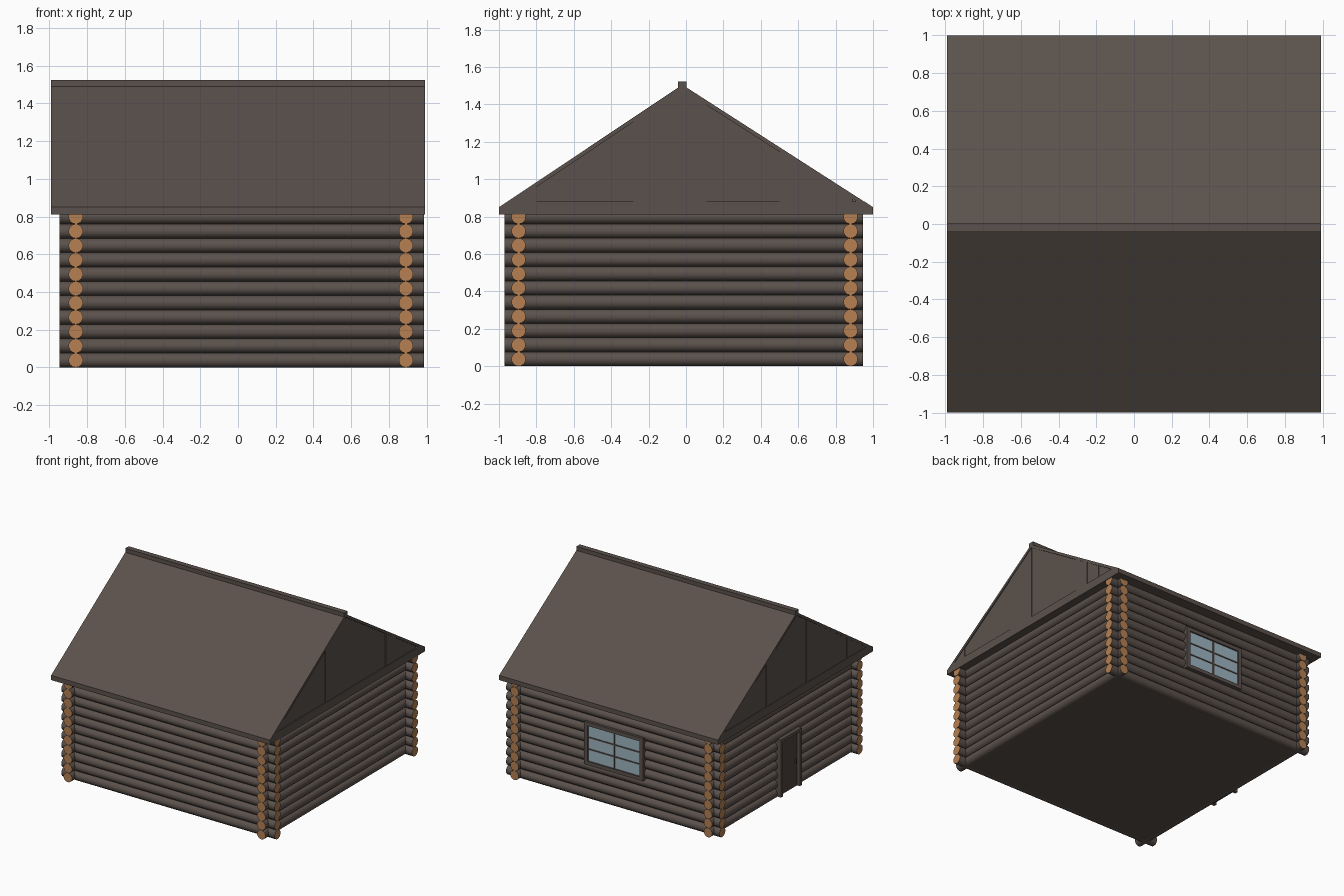
import bpy, bmesh, math, random
from mathutils import Matrix, Vector

random.seed(4)
if "Cube" in bpy.data.objects:
    bpy.data.objects.remove(bpy.data.objects["Cube"], do_unlink=True)


def material(name, rgb):
    m = bpy.data.materials.new(name)
    m.use_nodes = True
    col = (*rgb, 1)
    m.diffuse_color = col
    m.node_tree.nodes["Principled BSDF"].inputs["Base Color"].default_value = col
    return m


TIMBER = material("dark timber", (0.105, 0.083, 0.072))
CUT = material("cut log end", (0.46, 0.215, 0.085))
DOOR = material("door brown", (0.075, 0.057, 0.048))
GLASS = material("pale blue glass", (0.34, 0.46, 0.53))


def finish(name, bm, *mats):
    bmesh.ops.recalc_face_normals(bm, faces=bm.faces)
    mesh = bpy.data.meshes.new(name)
    bm.to_mesh(mesh)
    bm.free()
    for m in mats:
        mesh.materials.append(m)
    ob = bpy.data.objects.new(name, mesh)
    bpy.context.collection.objects.link(ob)
    return ob


def add_prism(bm, profile, x0, x1):
    """Extrude a (y, z) outline along x."""
    face = bm.faces.new([bm.verts.new((x0, y, z)) for y, z in profile])
    ext = bmesh.ops.extrude_face_region(bm, geom=[face])
    verts = [v for v in ext["geom"] if isinstance(v, bmesh.types.BMVert)]
    bmesh.ops.translate(bm, verts=verts, vec=(x1 - x0, 0, 0))


def prism(name, profile, x0, x1, mat=TIMBER):
    bm = bmesh.new()
    add_prism(bm, profile, x0, x1)
    return finish(name, bm, mat)


def box(name, x, y, z, mat=TIMBER):
    """Box from three (low, high) ranges."""
    outline = [(y[0], z[0]), (y[1], z[0]), (y[1], z[1]), (y[0], z[1])]
    return prism(name, outline, x[0], x[1], mat)


# Log walls: stacked cylinders with pale cut ends
RADIUS, STEP, ROWS = 0.0385, 0.076, 11


def log_wall(name, start, end):
    start, end = Vector(start), Vector(end)
    axis = (end - start).normalized()
    turn = axis.to_track_quat("Z", "Y").to_matrix().to_4x4()
    bm = bmesh.new()
    for i in range(ROWS):
        mid = (start + end) / 2 + Vector((0, 0, RADIUS + STEP * i))
        bmesh.ops.create_cone(bm, cap_ends=True, segments=14, radius1=RADIUS, radius2=RADIUS,
                              depth=(end - start).length, matrix=Matrix.Translation(mid) @ turn)
    bm.normal_update()
    for f in bm.faces:
        f.material_index = int(abs(f.normal.dot(axis)) > 0.9)
    ob = finish(name, bm, TIMBER, CUT)
    bpy.ops.object.select_all(action="DESELECT")
    ob.select_set(True)
    bpy.context.view_layer.objects.active = ob
    bpy.ops.object.shade_smooth_by_angle(angle=math.radians(40))


FRONT, BACK, RIGHT, LEFT = -0.895, 0.88, -0.86, 0.89
log_wall("front_logs", (-0.945, FRONT, 0), (0.985, FRONT, 0))
log_wall("back_logs", (-0.945, BACK, 0), (0.985, BACK, 0))
log_wall("right_logs", (RIGHT, -0.97, 0), (RIGHT, 0.945, 0))
log_wall("left_logs", (LEFT, -0.97, 0), (LEFT, 0.945, 0))
box("floor", (RIGHT, LEFT), (FRONT, BACK), (0.003, 0.03))

# Roof: solid core, two sloping slabs, eaves plate and ridge cap
HALF, RIDGE, TOP, EAVE, SOFFIT = 0.99, -0.02, 1.505, 0.85, 0.812


def roof_z(y):
    run = (1 - RIDGE) if y > RIDGE else (1 + RIDGE)
    return TOP - (TOP - EAVE) * abs(y - RIDGE) / run


prism("roof_core", [(-0.96, EAVE), (0.96, EAVE), (RIDGE, TOP - 0.025)], -0.97, 0.97)
prism("eaves_plate", [(-1, SOFFIT), (1, SOFFIT), (1, EAVE), (0.955, 0.88),
                      (-0.955, 0.88), (-1, EAVE)], -HALF, HALF)
for side, name in ((-1, "front_roof_slope"), (1, "back_roof_slope")):
    prism(name, [(RIDGE, TOP), (side, EAVE), (side, EAVE - 0.025), (RIDGE, TOP - 0.025)],
          -HALF, HALF)
prism("ridge_cap", [(RIDGE - 0.022, TOP - 0.02), (RIDGE + 0.022, TOP - 0.02),
                    (RIDGE + 0.022, TOP + 0.018), (RIDGE - 0.022, TOP + 0.018)], -HALF, HALF)

# Gable boards: upright planks of slightly uneven depth
PLANK = 0.13
for side, name in ((-1, "right_gable_boards"), (1, "left_gable_boards")):
    bm = bmesh.new()
    for k in range(-7, 7):
        y0 = max(RIDGE + PLANK * k, -0.94)
        y1 = min(RIDGE + PLANK * (k + 1), 0.94)
        tops = [(y1, max(roof_z(y1) - 0.012, 0.876)), (y0, max(roof_z(y0) - 0.012, 0.876))]
        outer = HALF - random.uniform(0.003, 0.01)
        add_prism(bm, [(y0, 0.87), (y1, 0.87)] + tops, side * 0.96, side * outer)
    finish(name, bm, TIMBER)

# Back window: glass, surround and glazing bars
WX, W0, W1 = 0.235, 0.325, 0.615
FACE = BACK + RADIUS
EDGE = 0.03
box("window_glass", (-WX, WX), (BACK, FACE + 0.006), (W0, W1), GLASS)
for s, side in ((-1, "right"), (1, "left")):
    box(f"window_{side}_jamb", sorted((s * WX, s * (WX + EDGE))), (BACK, FACE + 0.018),
        (W0 - EDGE, W1 + EDGE))
box("window_head", (-WX, WX), (BACK, FACE + 0.018), (W1, W1 + EDGE))
box("window_sill", (-WX, WX), (BACK, FACE + 0.018), (W0 - EDGE, W0))
box("window_upright_bar", (-0.006, 0.006), (BACK, FACE + 0.011), (W0, W1))
for i in (1, 2):
    z = W0 + (W1 - W0) * i / 3
    box(f"window_cross_bar_{i}", (-WX, WX), (BACK, FACE + 0.011), (z - 0.005, z + 0.005))

# Door in the right wall with frame and handle
D0, D1, DTOP = -0.145, 0.075, 0.465
SKIN = RIGHT - RADIUS
box("door", (SKIN - 0.004, RIGHT), (D0, D1), (0.02, DTOP), DOOR)
box("door_near_jamb", (SKIN - 0.03, RIGHT), (D1, D1 + 0.025), (0.02, DTOP + 0.025))
box("door_far_jamb", (SKIN - 0.03, RIGHT), (D0 - 0.025, D0), (0.02, DTOP + 0.025))
box("door_head", (SKIN - 0.03, RIGHT), (D0, D1), (DTOP, DTOP + 0.025))
box("door_handle", (SKIN - 0.02, RIGHT), (D0 + 0.02, D0 + 0.035), (0.22, 0.25), DOOR)
